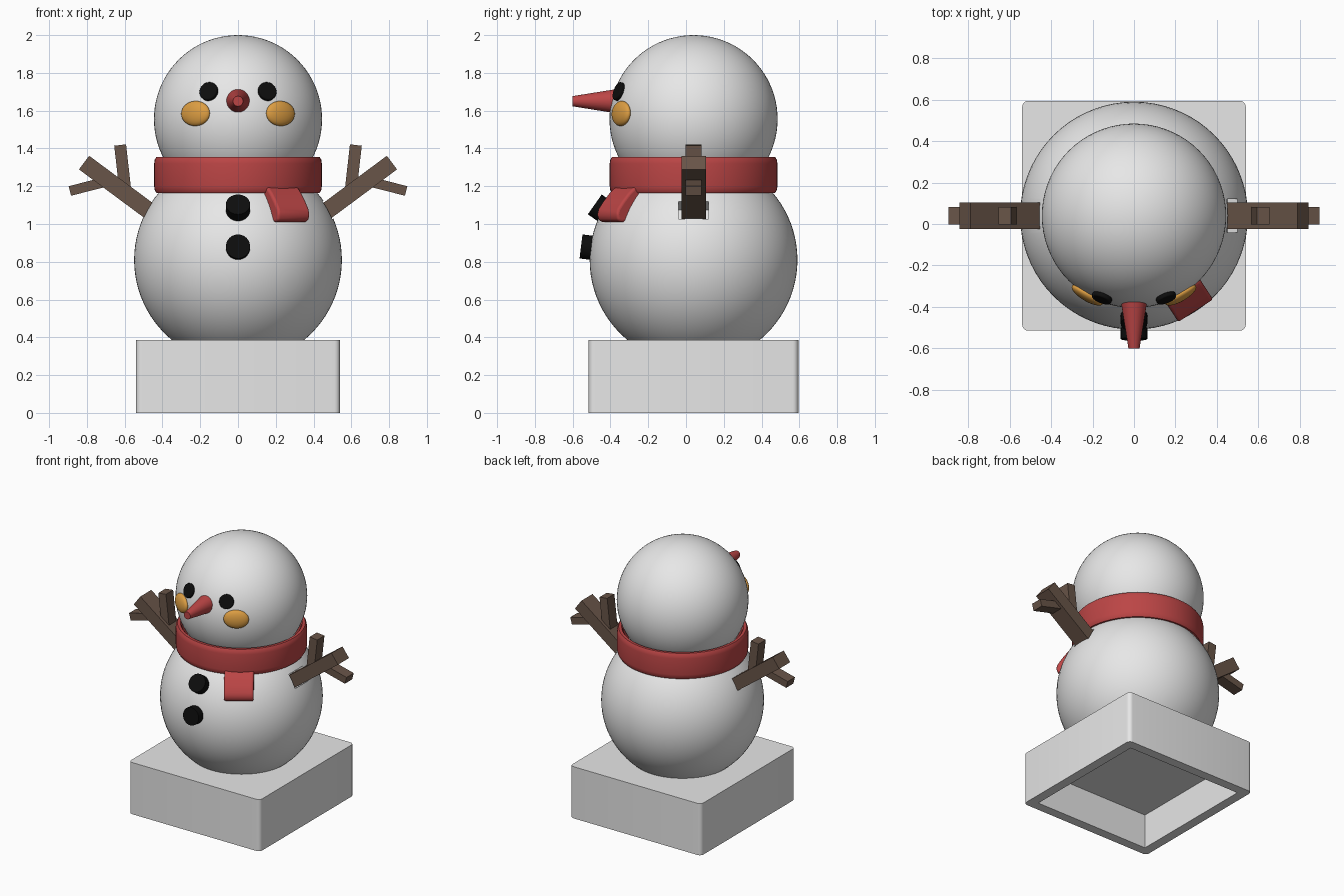
import bpy, bmesh, math
from mathutils import Vector, Matrix

if "Cube" in bpy.data.objects:
    bpy.data.objects.remove(bpy.data.objects["Cube"])

CY = 0.04                              # y of the figure's vertical axis
HEAD, HEAD_R = Vector((0, CY, 1.555)), 0.445
BODY, BODY_R = Vector((0, CY, 0.81)), 0.55


def material(name, rgb):
    m = bpy.data.materials.new(name)
    m.diffuse_color = (*rgb, 1)
    m.use_nodes = True
    m.node_tree.nodes["Principled BSDF"].inputs["Base Color"].default_value = m.diffuse_color
    return m


SNOW = material("snow white", (0.8, 0.8, 0.8))
RED = material("scarf red", (0.5, 0.06, 0.06))
BROWN = material("bark brown", (0.14, 0.09, 0.065))
ORANGE = material("cheek orange", (0.72, 0.34, 0.055))
BLACK = material("coal black", (0.004, 0.004, 0.004))


def finish(name, bm, mat, smooth=True, bevel=0, matrix=Matrix()):
    bmesh.ops.recalc_face_normals(bm, faces=bm.faces)
    me = bpy.data.meshes.new(name)
    bm.to_mesh(me)
    bm.free()
    me.materials.append(mat)
    ob = bpy.data.objects.new(name, me)
    ob.matrix_world = matrix
    bpy.context.collection.objects.link(ob)
    if bevel:
        mod = ob.modifiers.new("Rounded edges", 'BEVEL')
        mod.width, mod.segments, mod.limit_method = bevel, 4, 'ANGLE'
    if smooth:
        bpy.ops.object.select_all(action='DESELECT')
        ob.select_set(True)
        bpy.context.view_layer.objects.active = ob
        bpy.ops.object.shade_smooth_by_angle(angle=math.radians(35))
    return ob


def ball(name, center, scale, mat, rot=Matrix()):
    bm = bmesh.new()
    bmesh.ops.create_uvsphere(bm, u_segments=72, v_segments=44, radius=1)
    return finish(name, bm, mat,
                  matrix=Matrix.Translation(center) @ rot @ Matrix.Diagonal((*scale, 1)))


def rod(name, a, b, r1, r2, mat, bevel=0):
    # round peg from a to b
    a, b = Vector(a), Vector(b)
    bm = bmesh.new()
    bmesh.ops.create_cone(bm, cap_ends=True, segments=32, radius1=r1, radius2=r2,
                          depth=(b - a).length)
    rot = (b - a).to_track_quat('Z', 'Y').to_matrix().to_4x4()
    return finish(name, bm, mat, bevel=bevel,
                  matrix=Matrix.Translation((a + b) / 2) @ rot)


def beam(name, a, b, thick, depth, mat):
    # square stick in the xz plane, with its depth along y
    a, b = Vector((a[0], CY, a[1])), Vector((b[0], CY, b[1]))
    d = b - a
    bm = bmesh.new()
    bmesh.ops.create_cube(bm, size=1)
    rot = Matrix.Rotation(-math.atan2(d.z, d.x), 4, 'Y')
    bm.transform(Matrix.Translation((a + b) / 2) @ rot
                 @ Matrix.Diagonal((d.length, depth, thick, 1)))
    return finish(name, bm, mat, smooth=False)


# Hollow plinth, open underneath
bm = bmesh.new()
bmesh.ops.create_cube(bm, size=1)
bm.transform(Matrix.Translation((0, CY, 0.1925)) @ Matrix.Diagonal((1.08, 1.11, 0.385, 1)))
upright = [e for e in bm.edges if abs(e.verts[0].co.z - e.verts[1].co.z) > 0.1]
bmesh.ops.bevel(bm, geom=upright, offset=0.03, segments=5, profile=0.5, affect='EDGES')
bm.faces.ensure_lookup_table()
floor = min(bm.faces, key=lambda f: f.calc_center_median().z)
bmesh.ops.delete(bm, geom=[floor], context='FACES_ONLY')
rim = [e for e in bm.edges if e.is_boundary]
inner = bmesh.ops.extrude_edge_only(bm, edges=rim)["geom"]
for v in [g for g in inner if isinstance(g, bmesh.types.BMVert)]:
    v.co.x = math.copysign(0.47, v.co.x)
    v.co.y = CY + math.copysign(0.485, v.co.y - CY)
bmesh.ops.remove_doubles(bm, verts=bm.verts, dist=1e-4)
rim = [e for e in bm.edges if e.is_boundary]
walls = bmesh.ops.extrude_edge_only(bm, edges=rim)["geom"]
for v in [g for g in walls if isinstance(g, bmesh.types.BMVert)]:
    v.co.z = 0.255
bmesh.ops.contextual_create(bm, geom=[g for g in walls if isinstance(g, bmesh.types.BMEdge)
                                      and g.is_boundary])
finish("plinth", bm, SNOW)

# Snowballs
body = ball("body", BODY, (BODY_R,) * 3, SNOW)
ball("head", HEAD, (HEAD_R,) * 3, SNOW)

# Scarf band: a lathed rectangular section
bm = bmesh.new()
section = [(0.40, 1.165), (0.432, 1.165), (0.441, 1.18), (0.444, 1.20), (0.444, 1.32),
           (0.441, 1.34), (0.432, 1.355), (0.412, 1.355), (0.404, 1.345), (0.40, 1.33)]
vs = [bm.verts.new((r, 0, z)) for r, z in section]
es = [bm.edges.new((vs[i], vs[(i + 1) % len(vs)])) for i in range(len(vs))]
bmesh.ops.spin(bm, geom=vs + es, axis=(0, 0, 1), cent=(0, 0, 0), steps=72,
               angle=2 * math.pi, use_merge=True)
bmesh.ops.remove_doubles(bm, verts=bm.verts, dist=1e-4)
finish("scarf_band", bm, RED, matrix=Matrix.Translation((0, CY, 0)))

# Scarf tail: side profile (radius, height) pushed sideways
bm = bmesh.new()
side = [(0.36, 1.20), (0.435, 1.195), (0.47, 1.165), (0.51, 1.12), (0.54, 1.08),
        (0.549, 1.05), (0.54, 1.02), (0.515, 1.008), (0.46, 1.015), (0.39, 1.12)]
face = bm.faces.new([bm.verts.new((-0.1, -r, z)) for r, z in side])
ext = bmesh.ops.extrude_face_region(bm, geom=[face])["geom"]
bmesh.ops.translate(bm, vec=(0.2, 0, 0), verts=[g for g in ext if isinstance(g, bmesh.types.BMVert)])
finish("scarf_tail", bm, RED, bevel=0.02,
       matrix=Matrix.Translation((0, CY, 0)) @ Matrix.Rotation(math.radians(33), 4, 'Z'))

# Carrot nose
rod("nose", (0, -0.375, 1.65), (0, -0.6, 1.65), 0.063, 0.027, RED)

# Coal buttons
for name, z, tilt in (("upper_button", 1.075, 35), ("lower_button", 0.875, 7)):
    h = z - BODY.z
    p = Vector((0, CY - math.sqrt(BODY_R ** 2 - h * h), z))
    n = Vector((0, -math.cos(math.radians(tilt)), math.sin(math.radians(tilt))))
    rod(name, p - n * 0.03, p + n * 0.05, 0.064, 0.064, BLACK)


def head_point(x, z):
    h = z - HEAD.z
    p = Vector((x, CY - math.sqrt(HEAD_R ** 2 - x * x - h * h), z))
    return p, (p - HEAD).normalized()


for s, label in ((-1, "left"), (1, "right")):
    # Eye and cheek
    p, n = head_point(s * 0.153, 1.70)
    rod(label + "_eye", p - n * 0.02, p + n * 0.018, 0.05, 0.05, BLACK, bevel=0.008)
    p, n = head_point(s * 0.225, 1.585)
    ball(label + "_cheek", p, (0.086, 0.066, 0.03), ORANGE,
         n.to_track_quat('Z', 'Y').to_matrix().to_4x4())

    # Branch arm with two twigs
    beam(label + "_arm", (s * 0.42, 1.032), (s * 0.815, 1.325), 0.09, 0.13, BROWN)
    beam(label + "_upper_twig", (s * 0.597, 1.18), (s * 0.624, 1.418), 0.063, 0.085, BROWN)
    beam(label + "_outer_twig", (s * 0.65, 1.236), (s * 0.89, 1.175), 0.052, 0.085, BROWN)

    # Socket in the body around the arm
    cutter = beam(label + "_socket_cutter", (s * 0.42, 1.032), (s * 0.66, 1.21), 0.105, 0.16, SNOW)
    cutter.hide_render = True
    cutter.hide_set(True)
    cut = body.modifiers.new(label + " socket", 'BOOLEAN')
    cut.operation, cut.solver, cut.object = 'DIFFERENCE', 'EXACT', cutter
